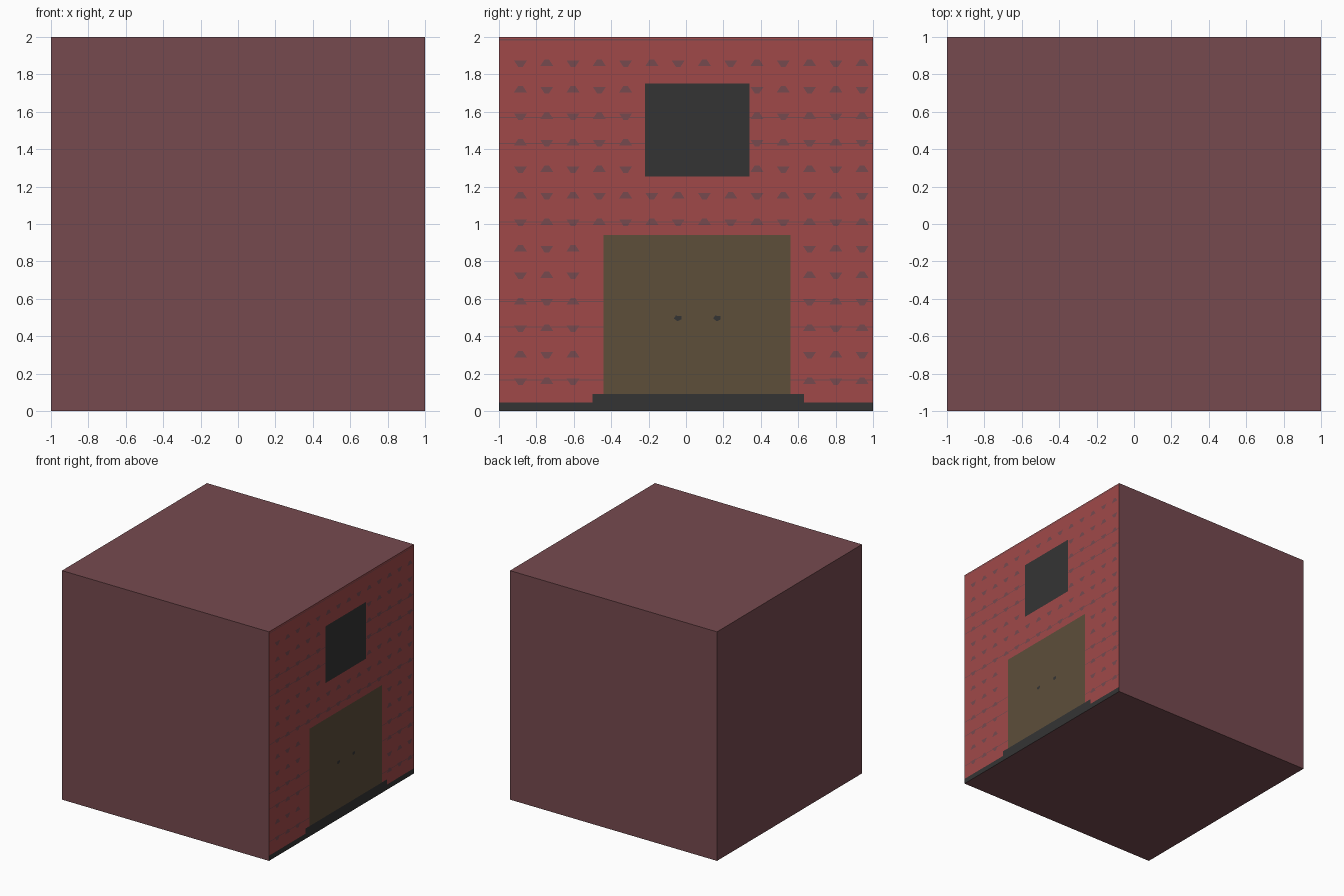
import bpy, bmesh
from mathutils import Vector

if "Cube" in bpy.data.objects:
    bpy.data.objects.remove(bpy.data.objects["Cube"])


def material(name, r, g, b):
    lin = lambda c: ((c / 255 + 0.055) / 1.055) ** 2.4 if c > 10 else c / 255 / 12.92
    m = bpy.data.materials.new(name)
    m.diffuse_color = (lin(r), lin(g), lin(b), 1)
    m.use_nodes = True
    m.node_tree.nodes["Principled BSDF"].inputs["Base Color"].default_value = m.diffuse_color
    return m


MATS = [material("maroon_wall", 118, 74, 79), material("red_brick", 160, 73, 73),
        material("charcoal", 52, 52, 52), material("olive_door", 93, 78, 58)]
MAROON, RED, DARK, OLIVE = range(4)

# Facade layout on the +x side: (y0, y1, z0, z1, colour); later entries win
PANELS = [(-1, 1, 0, 0.045, DARK), (-0.5, 0.63, 0, 0.09, DARK),
          (-0.44, 0.56, 0.09, 0.94, OLIVE), (-0.22, 0.34, 1.255, 1.75, DARK)]

# The cube is cracked into cells; each cell is where its linear function is largest
CELLS = {
    "base_chunk": (0, 0, 0, 0),
    "front_right_chunk": (0.2846, -0.2121, 1, -1.1667),
    "back_right_chunk": (0.4905, 0.5114, 0.9418, -1.3142),
    "front_middle_chunk": (-0.1954, -0.3997, 0.9398, -1.1186),
    "front_left_chunk": (-0.3175, -0.4840, 0.828, -1.0707),
    "back_left_chunk": (-0.2321, 0.4501, 1.083, -1.2995),
    "low_corner_chunk": (1.07, 0.6006, 0, -1.4844),
}


def finish(name, bm):
    me = bpy.data.meshes.new(name)
    bm.normal_update()
    bm.to_mesh(me)
    bm.free()
    for m in MATS:
        me.materials.append(m)
    ob = bpy.data.objects.new(name, me)
    bpy.context.collection.objects.link(ob)


def cut_facade(bm, co, no):
    faces = [f for f in bm.faces if f.normal.x > 0.99]
    geom = set(faces)
    for f in faces:
        geom.update(f.edges)
        geom.update(f.verts)
    if faces:
        bmesh.ops.bisect_plane(bm, geom=list(geom), plane_co=co, plane_no=no, dist=1e-5)
        bm.normal_update()


# Cracked cube chunks with the painted facade cut into their faces
for name, a in CELLS.items():
    bm = bmesh.new()
    bmesh.ops.create_cube(bm, size=2)
    bmesh.ops.translate(bm, verts=bm.verts, vec=(0, 0, 1))
    for other, b in CELLS.items():
        if other == name:
            continue
        n = Vector(b[:3]) - Vector(a[:3])
        co = -n * (b[3] - a[3]) / n.length_squared
        res = bmesh.ops.bisect_plane(bm, geom=bm.verts[:] + bm.edges[:] + bm.faces[:],
                                     plane_co=co, plane_no=n.normalized(),
                                     dist=1e-5, clear_outer=True)
        rim = [e for e in res["geom_cut"] if isinstance(e, bmesh.types.BMEdge) and e.is_boundary]
        if len(rim) > 2:
            bmesh.ops.holes_fill(bm, edges=rim, sides=0)
    bmesh.ops.recalc_face_normals(bm, faces=bm.faces)
    bm.normal_update()
    for y in sorted({v for p in PANELS for v in p[:2] if abs(v) < 1}):
        cut_facade(bm, (1, y, 0), (0, 1, 0))
    for z in sorted({v for p in PANELS for v in p[2:4] if v > 0}):
        cut_facade(bm, (1, 0, z), (0, 0, 1))
    for f in bm.faces:
        if f.normal.x > 0.99:
            c = f.calc_center_median()
            f.material_index = RED
            for y0, y1, z0, z1, colour in PANELS:
                if y0 < c.y < y1 and z0 < c.z < z1:
                    f.material_index = colour
    finish(name, bm)


def plate(bm, pts, colour, x=1.001):
    f = bm.faces.new([bm.verts.new((x, y, z)) for y, z in pts])
    f.normal_update()
    if f.normal.x < 0:
        f.normal_flip()
    f.material_index = colour


def covered(y, z, pad=0.03):
    return any(p[0] - pad < y < p[1] + pad and p[2] - pad < z < p[3] + pad for p in PANELS)


# Brick marks: small triangles on a regular grid
bm = bmesh.new()
for row in range(13):
    z = 1.86 - row * 0.1417
    for col in range(14):
        y = -0.885 + col * 0.1405
        if not covered(y, z):
            s = 1 if (row + col) % 2 else -1
            plate(bm, [(y - 0.035, z - 0.015 * s), (y + 0.035, z - 0.015 * s),
                       (y + 0.012, z + 0.02 * s), (y - 0.012, z + 0.02 * s)], MAROON)
# Thin mortar lines, interrupted by window and door
for z in (1.985, 1.57, 1.43, 1.01, 0.585, 0.45, 0.165):
    gap = next((p for p in PANELS if p[2] < z < p[3]), None)
    for y0, y1 in ([(-1, gap[0]), (gap[1], 1)] if gap else [(-1, 1)]):
        plate(bm, [(y0, z - 0.003), (y1, z - 0.003), (y1, z + 0.003), (y0, z + 0.003)], MAROON)
finish("brick_marks", bm)

# Door knobs
bm = bmesh.new()
for y in (-0.045, 0.165):
    plate(bm, [(y - 0.02, 0.495), (y, 0.48), (y + 0.02, 0.49),
               (y + 0.02, 0.508), (y - 0.01, 0.51)], DARK)
finish("door_knobs", bm)
